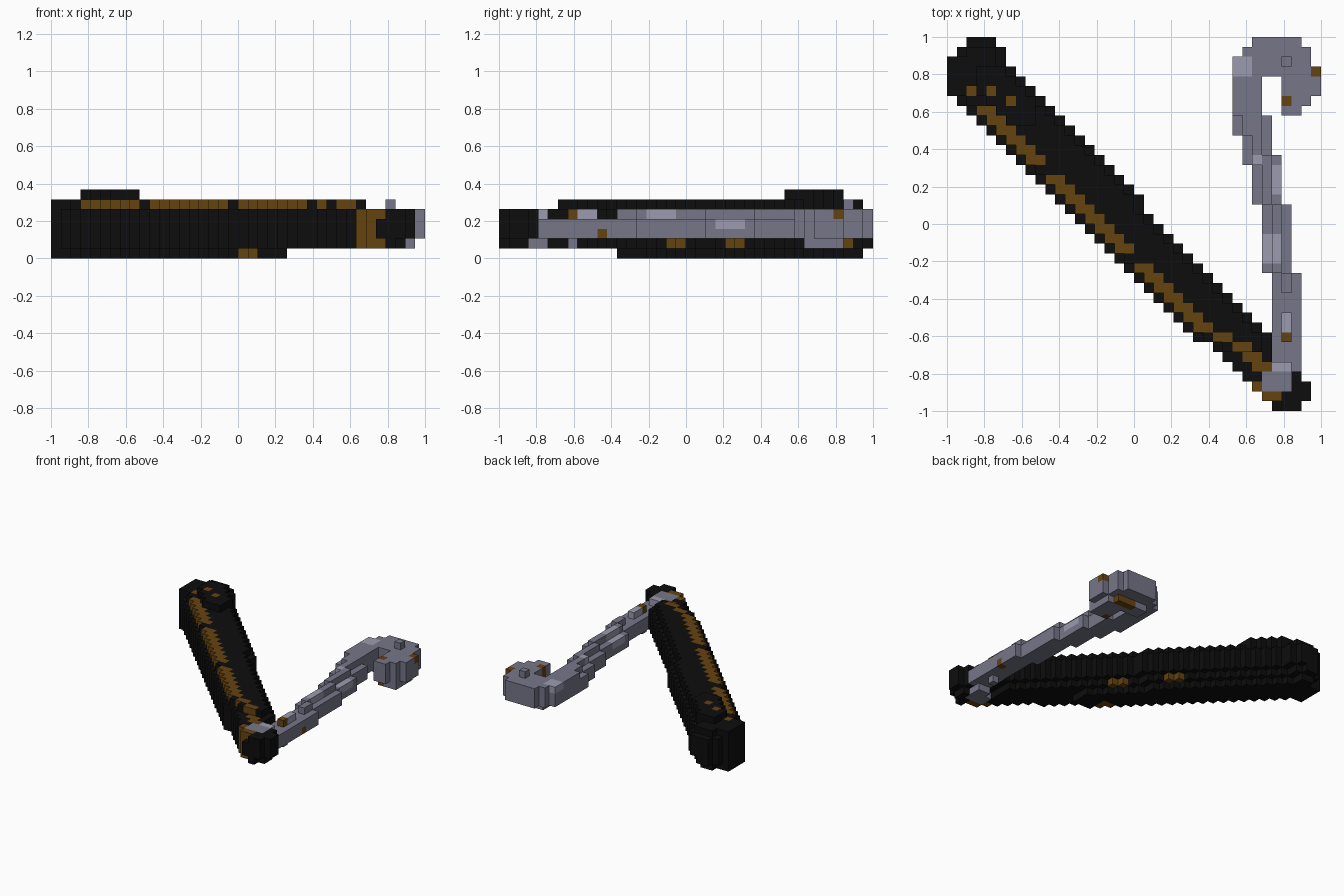
import bpy
import bmesh
from math import floor
from mathutils import Vector

if "Cube" in bpy.data.objects:
    bpy.data.objects.remove(bpy.data.objects["Cube"], do_unlink=True)

S = 2 / 38  # edge length of one block
BLACK, RUST, STEEL, BRIGHT = range(4)


def material(name, colour):
    mat = bpy.data.materials.new(name)
    mat.use_nodes = True
    rgba = (*colour, 1)
    mat.diffuse_color = rgba
    mat.node_tree.nodes["Principled BSDF"].inputs["Base Color"].default_value = rgba
    return mat


materials = [
    material("black grip", (0.004, 0.004, 0.004)),
    material("rust brown", (0.13, 0.056, 0.005)),
    material("steel grey", (0.18, 0.18, 0.25)),
    material("bright steel", (0.33, 0.33, 0.43)),
]


def build(name, cells):
    """Turn a {(column, row, layer): colour} dictionary into a block mesh."""
    bm = bmesh.new()
    verts = {}

    def corner(p):
        key = tuple(p)
        if key not in verts:
            verts[key] = bm.verts.new((key[0] * S - 1, 1 - key[1] * S, key[2] * S))
        return verts[key]

    for cell, colour in cells.items():
        for axis in range(3):
            u, v = Vector(), Vector()
            u[(axis + 1) % 3] = v[(axis + 2) % 3] = 1
            for side in (0, 1):
                near = list(cell)
                near[axis] += 2 * side - 1
                if tuple(near) in cells:
                    continue
                o = Vector(cell)
                o[axis] += side
                loop = [corner(map(int, p)) for p in (o, o + u, o + u + v, o + v)]
                face = bm.faces.new(loop)
                face.material_index = colour
    bmesh.ops.recalc_face_normals(bm, faces=bm.faces)
    mesh = bpy.data.meshes.new(name)
    bm.to_mesh(mesh)
    bm.free()
    for mat in materials:
        mesh.materials.append(mat)
    obj = bpy.data.objects.new(name, mesh)
    bpy.context.collection.objects.link(obj)


def fill(cells, cols, rows, layers, colour):
    for i in range(cols[0], cols[1] + 1):
        for j in range(rows[0], rows[1] + 1):
            for k in range(layers[0], layers[1] + 1):
                cells[i, j, k] = colour


def tint(cells, cols, rows, layers, colour):
    spot = {}
    fill(spot, cols, rows, layers, colour)
    cells.update({c: colour for c in spot if c in cells})


# Blade shank: a thin rod drifting sideways, with a raised spine
blade = {}
for top, bottom, left, right in (
    (8, 9, 29, 32), (10, 11, 30, 32), (12, 12, 30, 33), (13, 16, 31, 33),
    (17, 23, 32, 34), (24, 32, 33, 35),
):
    fill(blade, (left, right), (top, bottom), (2, 3), STEEL)
    if top < 24:
        fill(blade, (left + 1, right - 1), (top, bottom), (4, 4), STEEL)
fill(blade, (34, 34), (24, 25), (4, 4), STEEL)
fill(blade, (33, 35), (33, 33), (2, 3), STEEL)
fill(blade, (33, 34), (33, 33), (1, 4), STEEL)
fill(blade, (32, 34), (34, 35), (1, 4), STEEL)

# Blade highlights, rust and small bumps
fill(blade, (34, 34), (28, 29), (4, 4), BRIGHT)
fill(blade, (34, 34), (30, 30), (4, 4), RUST)
fill(blade, (34, 34), (30, 30), (1, 1), STEEL)
tint(blade, (33, 34), (33, 33), (4, 4), BRIGHT)
tint(blade, (33, 33), (13, 15), (3, 4), BRIGHT)
tint(blade, (32, 33), (20, 22), (3, 4), BRIGHT)
tint(blade, (31, 31), (12, 13), (4, 4), BRIGHT)
tint(blade, (35, 35), (27, 27), (2, 2), RUST)

# Hooked tip: crown, inner arm and outer hook end
hook = {}
fill(hook, (31, 35), (0, 0), (2, 4), STEEL)
fill(hook, (30, 36), (1, 1), (2, 4), STEEL)
fill(hook, (29, 36), (2, 3), (2, 4), STEEL)
fill(hook, (29, 31), (4, 7), (2, 4), STEEL)
fill(hook, (34, 37), (3, 5), (2, 4), STEEL)
fill(hook, (34, 36), (6, 6), (2, 4), STEEL)
fill(hook, (34, 35), (7, 7), (2, 4), STEEL)
fill(hook, (31, 35), (2, 3), (1, 1), STEEL)
fill(hook, (34, 36), (3, 6), (1, 1), STEEL)
fill(hook, (34, 34), (2, 2), (5, 5), STEEL)
tint(hook, (29, 30), (2, 3), (4, 4), BRIGHT)
tint(hook, (37, 37), (3, 3), (4, 4), RUST)
tint(hook, (34, 34), (6, 6), (1, 4), RUST)
tint(hook, (33, 35), (2, 2), (1, 1), RUST)


# Handle: a long rounded diagonal bar, tapering towards the pivot
def left_edge(j):
    return max(2 - j, 0, floor(1.2 + (j - 6) * 32 / 31))


def right_edge(j):
    if j < 32:
        return floor(5.99 + (j - 2) * 0.93)
    return 32 if j < 34 else 36 - (j in (34, 37))


handle = {}
rust_gaps = (13, 22)
for j in range(38):
    a, b = left_edge(j), right_edge(j)
    butt = 2 <= j <= 5
    for i in range(a, b + 1):
        low = 2 if i == b else 1
        high = 4
        inset = 0 if butt else 1
        if a + inset <= i < b and 1 <= j <= 31:
            high = 5
        if a + inset <= i <= b - 2 and 1 <= j <= 25 and i < 24:
            low = 0
        if 3 <= j <= 8 and max(3, a + 3) <= i <= min(8, b - 1):
            high = 6
        if j == 37 and i == a:
            low, high = 2, 3
        for k in range(low, high + 1):
            handle[i, j, k] = BLACK
        # Worn patches along the upper outer edge
        if 7 <= j <= 34 and j not in rust_gaps:
            first = 2 if j > 29 else 1
            if first <= i - a <= first + 1:
                handle[i, j, high] = RUST

# Rust around the pivot, on the butt and under the belly
tint(handle, (31, 33), (35, 36), (1, 4), RUST)
for i, j in ((2, 5), (4, 5), (6, 6)):
    tint(handle, (i, i), (j, j), (5, 6), RUST)
for j in (13, 19):
    b = right_edge(j)
    tint(handle, (b - 1, b), (j, j + 1), (1, 1), RUST)
tint(handle, (19, 20), (23, 25), (0, 0), RUST)

# The blade root sits in a notch cut out of the handle
for cell in blade:
    handle.pop(cell, None)

build("handle", handle)
build("blade_shank", blade)
build("blade_hook", hook)
